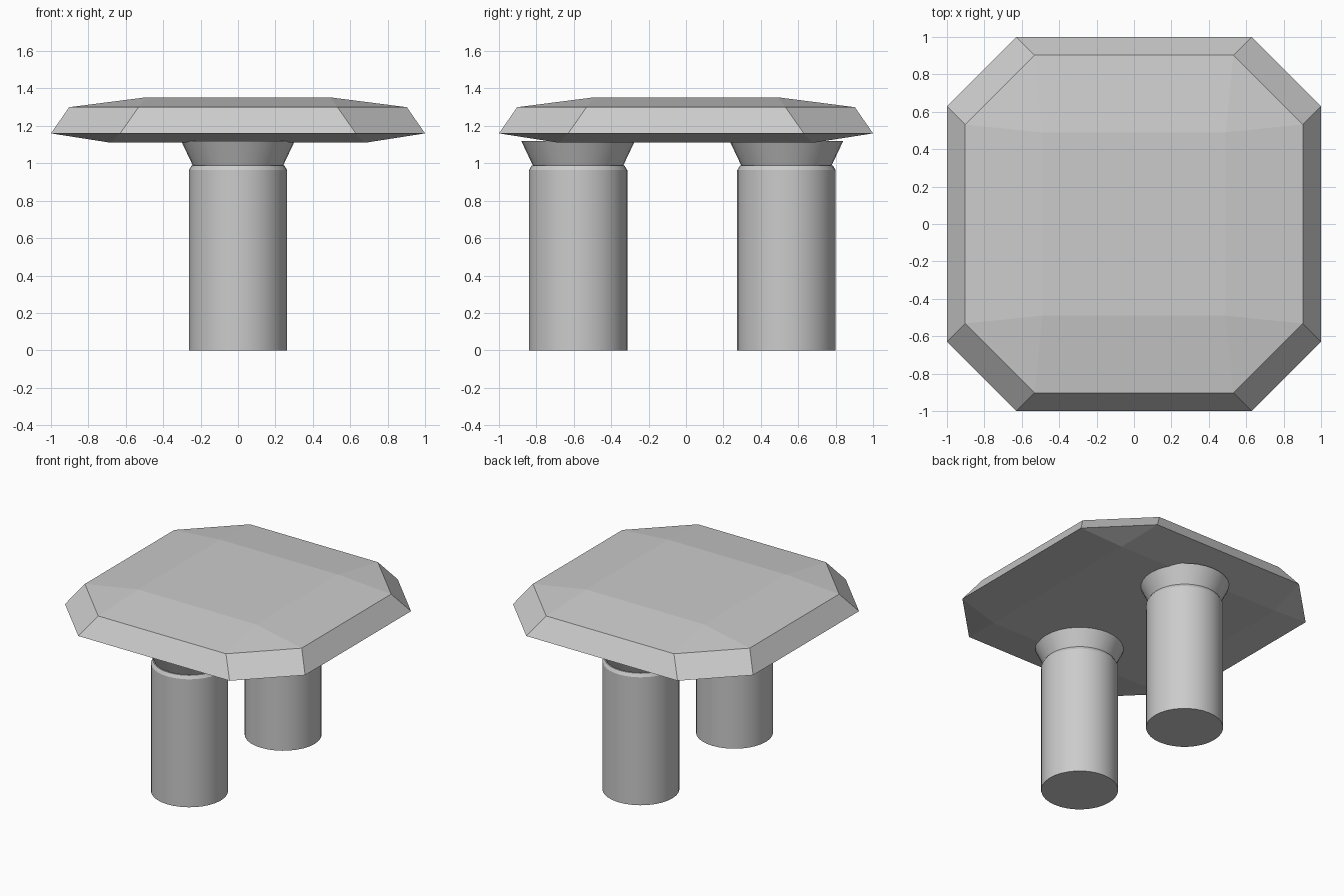
import bpy
import bmesh
import math

if "Cube" in bpy.data.objects:
    bpy.data.objects.remove(bpy.data.objects["Cube"])


def finish(bm, name):
    bmesh.ops.recalc_face_normals(bm, faces=bm.faces)
    mesh = bpy.data.meshes.new(name)
    bm.to_mesh(mesh)
    bm.free()
    obj = bpy.data.objects.new(name, mesh)
    bpy.context.collection.objects.link(obj)
    return obj


def octagon(bm, half, cut, z):
    # square with its corners cut off; two points per corner
    pts = []
    for sx, sy in ((1, 1), (-1, 1), (-1, -1), (1, -1)):
        pair = [(sx * half, sy * cut), (sx * cut, sy * half)]
        pts += pair if sx * sy > 0 else pair[::-1]
    return [bm.verts.new((x, y, z)) for x, y in pts]


def square_cap(bm, ring, half, z):
    # shallow raised panel: square centre joined to the octagon ring
    sq = [bm.verts.new((sx * half, sy * half, z))
          for sx, sy in ((1, 1), (-1, 1), (-1, -1), (1, -1))]
    bm.faces.new(sq)
    for i in range(4):
        j = (i + 1) % 4
        bm.faces.new((ring[2 * i], ring[2 * i + 1], sq[i]))
        bm.faces.new((ring[2 * i + 1], ring[2 * j], sq[j], sq[i]))


# Tabletop: faceted slab, flat shaded
bm = bmesh.new()
rim = octagon(bm, 1.0, 0.63, 1.16)
upper = octagon(bm, 0.903, 0.532, 1.30)
for i in range(8):
    j = (i + 1) % 8
    bm.faces.new((rim[i], rim[j], upper[j], upper[i]))
square_cap(bm, upper, 0.49, 1.353)
square_cap(bm, rim, 0.68, 1.11)
finish(bm, "tabletop")


# Pillar legs: lathed column with chamfered top and flared capital
PROFILE = [(0, 0), (0.263, 0), (0.263, 0.963), (0.249, 0.987),
           (0.241, 0.987), (0.304, 1.12), (0, 1.12)]


def pillar(name, y):
    bm = bmesh.new()
    vs = [bm.verts.new((r, 0, z)) for r, z in PROFILE]
    edges = [bm.edges.new(p) for p in zip(vs, vs[1:])]
    bmesh.ops.spin(bm, geom=vs + edges, cent=(0, 0, 0), axis=(0, 0, 1),
                   angle=2 * math.pi, steps=32)
    bmesh.ops.remove_doubles(bm, verts=bm.verts, dist=1e-4)
    obj = finish(bm, name)
    obj.location.y = y
    bpy.ops.object.select_all(action='DESELECT')
    obj.select_set(True)
    bpy.context.view_layer.objects.active = obj
    bpy.ops.object.shade_smooth_by_angle(angle=math.radians(25))


pillar("front_pillar", -0.577)
pillar("back_pillar", 0.537)
